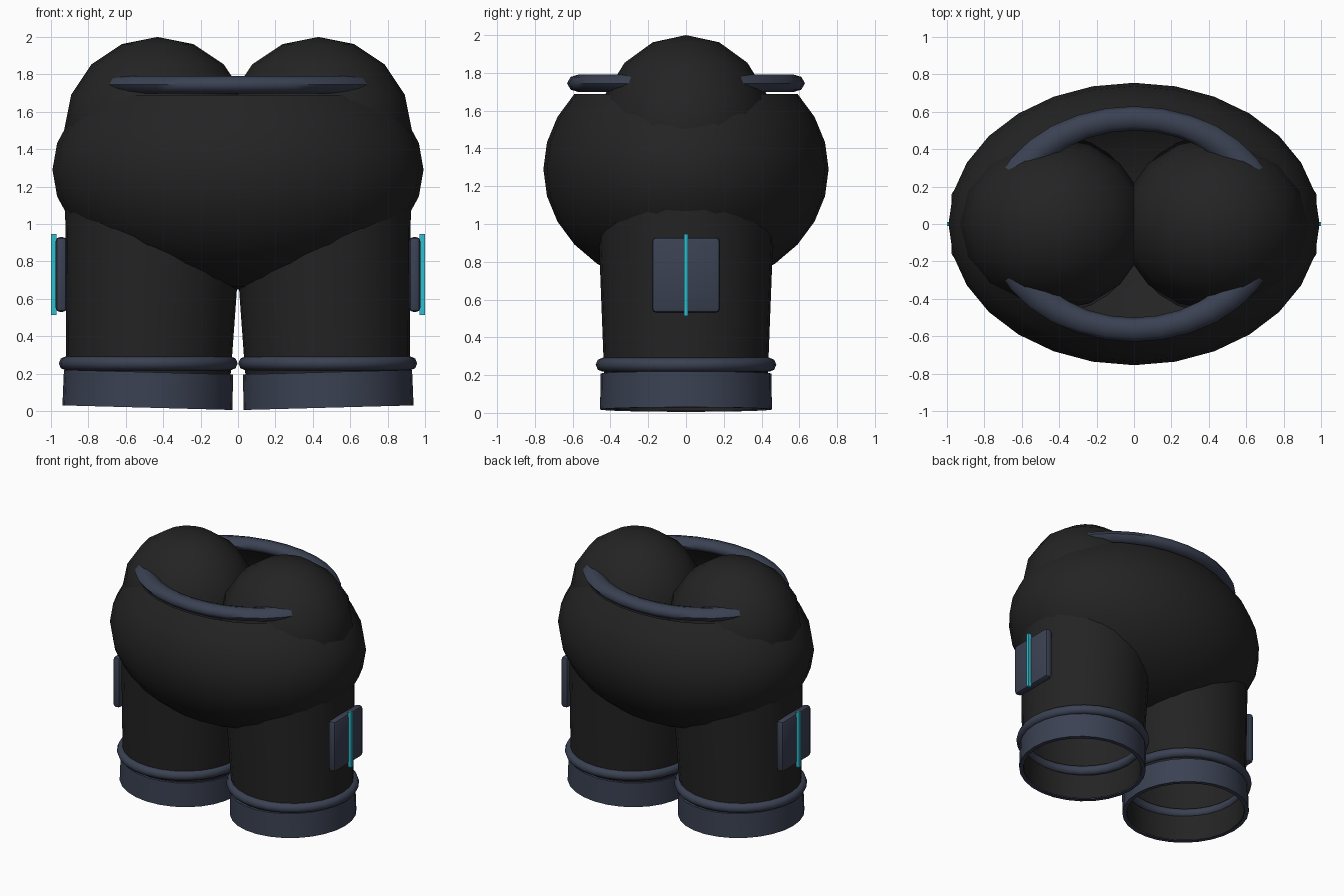
import bpy, bmesh, math
from mathutils import Matrix, Vector

if "Cube" in bpy.data.objects:
    bpy.data.objects.remove(bpy.data.objects["Cube"])


def mat(name, rgb):
    m = bpy.data.materials.new(name)
    m.diffuse_color = (*rgb, 1)
    m.use_nodes = True
    m.node_tree.nodes["Principled BSDF"].inputs["Base Color"].default_value = m.diffuse_color
    return m


BLACK = mat("black fabric", (0.017, 0.017, 0.017))
BLUE = mat("slate blue", (0.043, 0.053, 0.085))
CYAN = mat("cyan glow", (0.03, 0.52, 0.64))


def finish(bm, name, material, smooth=40):
    bmesh.ops.recalc_face_normals(bm, faces=bm.faces)
    me = bpy.data.meshes.new(name)
    bm.to_mesh(me)
    bm.free()
    me.materials.append(material)
    ob = bpy.data.objects.new(name, me)
    bpy.context.collection.objects.link(ob)
    if smooth:
        bpy.ops.object.select_all(action='DESELECT')
        ob.select_set(True)
        bpy.context.view_layer.objects.active = ob
        bpy.ops.object.shade_smooth_by_angle(angle=math.radians(smooth))
    return ob


def ellipsoid(name, center, radii, segs, rings, cut=None):
    bm = bmesh.new()
    bmesh.ops.create_uvsphere(bm, u_segments=segs, v_segments=rings, radius=1)
    bmesh.ops.transform(bm, verts=bm.verts,
                        matrix=Matrix.Translation(center) @ Matrix.Diagonal((*radii, 1)))
    if cut:
        bmesh.ops.delete(bm, geom=[v for v in bm.verts if v.co.z > cut], context='VERTS')
    return finish(bm, name, BLACK)


def lathe(name, profile, material, segs=28, closed=False, matrix=Matrix()):
    """Spin (radius, z) points around z."""
    bm = bmesh.new()
    loops = []
    for r, z in profile:
        loops.append([bm.verts.new((r * math.cos(a), r * math.sin(a), z))
                      for a in (2 * math.pi * i / segs for i in range(segs))])
    n = len(loops)
    for j in range(n if closed else n - 1):
        a, b = loops[j], loops[(j + 1) % n]
        for i in range(segs):
            k = (i + 1) % segs
            bm.faces.new((a[i], a[k], b[k], b[i]))
    bmesh.ops.transform(bm, verts=bm.verts, matrix=matrix)
    return finish(bm, name, material, 60)


def ring(name, center, major, minor, scale, segs):
    prof = [(major + minor * math.cos(t), minor * math.sin(t))
            for t in (2 * math.pi * i / 8 for i in range(8))]
    return lathe(name, prof, BLUE, segs, True,
                 Matrix.Translation(center) @ Matrix.Diagonal((*scale, 1)))


def box(name, center, size, material, bevel=0):
    bm = bmesh.new()
    bmesh.ops.create_cube(bm, size=1)
    bmesh.ops.transform(bm, verts=bm.verts,
                        matrix=Matrix.Translation(center) @ Matrix.Diagonal((*size, 1)))
    if bevel:
        bmesh.ops.bevel(bm, geom=bm.edges[:], offset=bevel, segments=2,
                        profile=0.5, affect='EDGES')
    return finish(bm, name, material, 30 if bevel else 0)


# Hollow pelvis bowl, open at the top, and the waistband on its rim
ellipsoid("pelvis", (0, 0, 1.29), (0.992, 0.755, 0.64), 28, 14, cut=1.72)
ring("waistband", (0, 0, 1.745), 0.565, 0.065, (1.255, 1, 0.73), 32)

for s, side in ((-1, "left"), (1, "right")):
    # Rounded hip dome
    ellipsoid(side + "_hip", (s * 0.43, 0, 1.5), (0.5, 0.46, 0.5), 16, 8)

    # Tapered open leg tube leaning slightly outward at the foot
    lean = Matrix.Identity(4)
    lean[0][2] = -s * 0.033
    place = Matrix.Translation((s * 0.485, 0, 0)) @ lean
    lathe(side + "_leg", [(0.43, 0.03), (0.442, 0.25), (0.488, 1.42)], BLACK, 28,
          matrix=place @ Matrix.Diagonal((1, 0.985, 1, 1)))

    # Tilted ankle cuff with a thin rim
    tilt = Matrix.Translation((s * 0.484, 0, 0.018)) @ Matrix.Rotation(-s * 0.027, 4, 'Y')
    lathe(side + "_cuff", [(0.425, 0), (0.455, 0), (0.452, 0.19), (0.425, 0.19)],
          BLUE, 28, matrix=tilt)
    # Dark lining inside the cuff
    lathe(side + "_cuff_lining", [(0.423, 0.004), (0.423, 0.2)], BLACK, 28, matrix=tilt)

    # Rounded ring above the cuff
    ring(side + "_ankle_ring", (s * 0.48, 0, 0.255), 0.441, 0.037, (1, 1, 1), 28)

    # Thigh pad with a glowing strip
    box(side + "_thigh_pad", (s * 0.945, 0, 0.73), (0.06, 0.36, 0.4), BLUE, 0.022)
    box(side + "_pad_strip", (s * 0.985, 0, 0.73), (0.028, 0.022, 0.435), CYAN)
